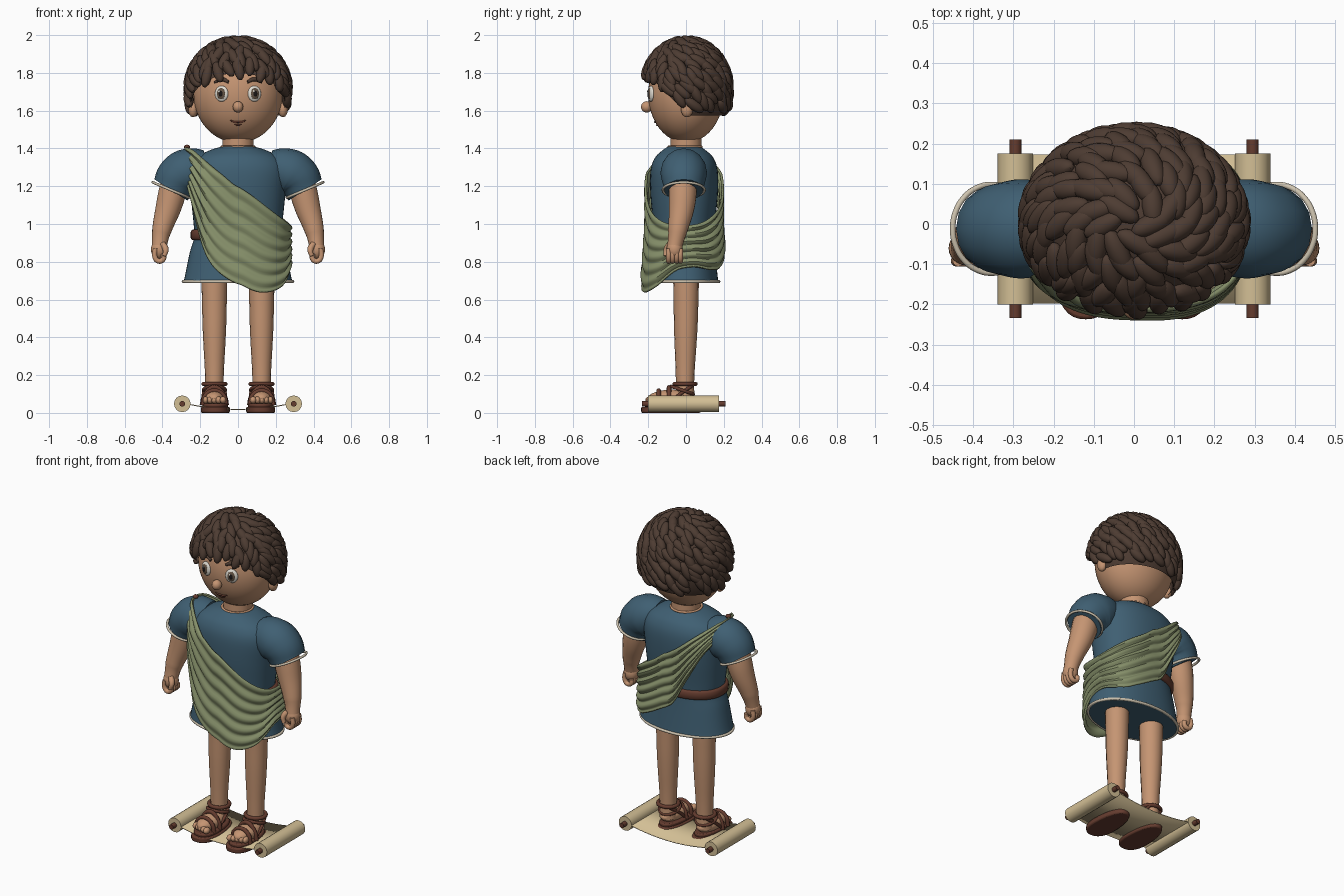
import bpy, bmesh, math, random
from mathutils import Vector, Matrix

random.seed(4)
if "Cube" in bpy.data.objects:
    bpy.data.objects.remove(bpy.data.objects["Cube"])


def material(name, r, g, b):
    m = bpy.data.materials.new(name)
    m.use_nodes = True
    m.diffuse_color = (r, g, b, 1)
    node = next(n for n in m.node_tree.nodes if n.type == 'BSDF_PRINCIPLED')
    node.inputs["Base Color"].default_value = (r, g, b, 1)
    node.inputs["Roughness"].default_value = 0.8
    return m


skin = material("skin", .56, .30, .17)
hair = material("dark brown hair", .075, .045, .032)
blue = material("blue wool", .05, .115, .17)
trim = material("cream trim", .62, .55, .43)
green = material("sage cloth", .24, .28, .145)
leather = material("brown leather", .13, .045, .028)
white = material("eye white", .75, .72, .65)
iris = material("hazel iris", .13, .09, .06)
paper = material("parchment", .65, .52, .30)
black = material("pupil black", .01, .008, .008)


def finish(ob, mat):
    ob.data.materials.append(mat)
    bpy.ops.object.select_all(action='DESELECT')
    ob.select_set(True)
    bpy.context.view_layer.objects.active = ob
    if ob.type == 'CURVE':
        bpy.ops.object.convert(target='MESH')
        ob = bpy.context.view_layer.objects.active
    bpy.ops.object.shade_smooth_by_angle(angle=math.radians(45))
    return ob


def from_bmesh(name, bm, mat):
    bmesh.ops.recalc_face_normals(bm, faces=bm.faces)
    me = bpy.data.meshes.new(name)
    bm.to_mesh(me)
    bm.free()
    ob = bpy.data.objects.new(name, me)
    bpy.context.collection.objects.link(ob)
    return finish(ob, mat)


def ball(name, loc, size, mat, turn=0, seg=32):
    bm = bmesh.new()
    bmesh.ops.create_uvsphere(bm, u_segments=seg, v_segments=seg // 2, radius=1,
                              matrix=Matrix.LocRotScale(Vector(loc), Matrix.Rotation(turn, 3, 'Z'), Vector(size)))
    return from_bmesh(name, bm, mat)


def tube(name, pts, radii, mat, closed=False, res=6):
    cu = bpy.data.curves.new(name, 'CURVE')
    cu.dimensions = '3D'
    cu.bevel_depth, cu.bevel_resolution, cu.resolution_u = 1, 6, res
    cu.use_fill_caps = True
    sp = cu.splines.new('BEZIER')
    sp.bezier_points.add(len(pts) - 1)
    sp.use_cyclic_u = closed
    sp.radius_interpolation = 'CARDINAL'
    for i, (bp, p) in enumerate(zip(sp.bezier_points, pts)):
        bp.co = p
        bp.radius = radii[i] if isinstance(radii, (list, tuple)) else radii
        bp.handle_left_type = bp.handle_right_type = 'AUTO'
    ob = bpy.data.objects.new(name, cu)
    bpy.context.collection.objects.link(ob)
    return finish(ob, mat)


def hoop(name, center, axis, rx, ry, r, mat):
    q = Vector((0, 0, 1)).rotation_difference(Vector(axis))
    pts = [Vector(center) + q @ Vector((rx * math.cos(a), ry * math.sin(a), 0))
           for a in (i * math.tau / 16 for i in range(16))]
    return tube(name, pts, r, mat, True, 4)


def smooth(keys, steps):
    """Catmull-Rom interpolation of a list of tuples."""
    out = []
    for i in range(len(keys) - 1):
        a, b, c, d = (keys[max(0, min(len(keys) - 1, i + k))] for k in (-1, 0, 1, 2))
        for s in range(steps):
            t = s / steps
            out.append([.5 * (2 * q + (r - p) * t + (2*p - 5*q + 4*r - w) * t*t + (3*q - p - 3*r + w) * t**3)
                        for p, q, r, w in zip(a, b, c, d)])
    return out + [list(keys[-1])]


def skin_rows(name, rows, mat, wrap, caps=False):
    bm = bmesh.new()
    vs = [[bm.verts.new(p) for p in row] for row in rows]
    n = len(rows[0])
    for a, b in zip(vs, vs[1:]):
        for j in range(n if wrap else n - 1):
            k = (j + 1) % n
            bm.faces.new((a[j], a[k], b[k], b[j]))
    if caps:
        bm.faces.new(vs[0])
        bm.faces.new(vs[-1])
    return from_bmesh(name, bm, mat)


def oval(a, rx, ry, e):
    c, s = math.cos(a), math.sin(a)
    return math.copysign(abs(c) ** e * rx, c), math.copysign(abs(s) ** e * ry, s)


def body(name, keys, mat, steps=5):
    rows = []
    for z, rx, ry in smooth(keys, steps):
        ring = [oval(i * math.tau / 48, rx, ry, .9) for i in range(48)]
        rows.append([(x, y - .01, z) for x, y in ring])
    return skin_rows(name, rows, mat, True, True)


# Tunic, hem and belt
body("tunic", [(.69, .29, .182), (.72, .282, .178), (.85, .255, .165), (.93, .232, .16), (1.0, .235, .163),
               (1.15, .25, .178), (1.28, .26, .178), (1.35, .225, .155), (1.39, .15, .115), (1.41, .085, .085)], blue)
hoop("tunic_hem", (0, -.01, .695), (0, 0, 1), .29, .184, .008, trim)
body("belt", [(.915, .24, .165), (.925, .25, .175), (.96, .25, .175), (.97, .24, .165)], leather, 2)
tube("neck", [(0, 0, 1.36), (0, 0, 1.42), (0, 0, 1.5)], .083, skin)
hoop("neck_trim", (0, -.005, 1.408), (0, 0, 1), .086, .086, .007, skin)

# Draped cloth: top angle, top height, bottom angle, bottom height
strips = [(180, 1.405, 180, 1.33), (217, 1.385, 212, 1.1), (255, 1.27, 239, .83), (276, 1.165, 266, .7),
          (303, 1.07, 289, .64), (332, 1.01, 323, .67), (360, .99, 360, .77), (392, 1.02, 395, .76),
          (435, 1.12, 418, .77), (456, 1.22, 450, .86), (483, 1.32, 471, 1.05), (513, 1.385, 499, 1.23),
          (540, 1.405, 540, 1.33)]
rows = []
for at, zt, ab, zb in smooth(strips, 8):
    row = []
    for j in range(41):
        v = j / 40
        z = zt + (zb - zt) * v
        depth = .2 + max(0, 1 - z) * .07 - max(0, z - 1.27) * .5
        fold = .007 * math.sin(v * 6 * math.tau) * min(1, (zt - zb) * 4)
        x, y = oval(math.radians(at + (ab - at) * v), .277 + fold, depth + fold, .77)
        row.append((x, y - .01, z))
    rows.append(row)
drape = skin_rows("drape", rows, green, False)
mod = drape.modifiers.new("thickness", 'SOLIDIFY')
mod.thickness, mod.offset = .01, 0
ball("shoulder_pin", (-.27, -.03, 1.408), (.016, .016, .012), leather, 0, 16)

for s, side in ((-1, "right"), (1, "left")):
    # Sleeve, arm and hand
    tube(side + "_sleeve", [(s * x, -.012, z) for x, z in ((.17, 1.29), (.25, 1.282), (.31, 1.25), (.355, 1.18))],
         [.10, .12, .12, .104], blue, res=10)
    hoop(side + "_sleeve_trim", (s * .355, -.012, 1.18), (s * .39, 0, -.92), .104, .11, .007, trim)
    tube(side + "_arm", [(s * .33, -.015, 1.24), (s * .365, -.022, 1.1), (s * .405, -.045, .96), (s * .417, -.06, .88)],
         [.075, .07, .051, .04], skin, res=10)
    ball(side + "_palm", (s * .417, -.06, .865), (.044, .043, .052), skin, 0, 24)
    for i in range(4):
        y = -.092 + .021 * i
        tube(f"{side}_finger_{i + 1}", [(s * .437, y, .87), (s * .44, y, .825), (s * .42, y, .803),
                                        (s * .395, y, .815), (s * .395, y, .84)], .0135, skin, res=4)
    tube(side + "_thumb", [(s * .40, -.085, .895), (s * .383, -.103, .865), (s * .39, -.108, .83)],
         [.016, .016, .011], skin)

    # Leg, foot and toes
    tube(side + "_leg", [(s * .125, 0, .75), (s * .125, 0, .6), (s * .125, -.002, .4), (s * .125, -.005, .18),
                         (s * .125, -.005, .07)], [.068, .066, .06, .049, .05], skin)
    ball(side + "_foot", (s * .125, -.075, .078), (.06, .125, .045), skin)
    for i in range(5):
        ball(f"{side}_toe_{i + 1}", (s * (.08 + .023 * i), -.192 + .006 * i, .068),
             (.018 - .001 * i, .024, .019), skin, 0, 16)

    # Sandal
    for part, z0, z1, k in (("sole", 0, .032, 1), ("insole", .028, .05, .88)):
        outline = []
        for i in range(40):
            x, y = oval(i * math.tau / 40, k, .157 * k, .85)
            outline.append((s * .12 + x * (.075 - y * .07), y - .08))
        sole = skin_rows(f"{side}_{part}", [[(x, y, z) for x, y in outline] for z in (z0, z1)], leather, True, True)
        bev = sole.modifiers.new("soft edge", 'BEVEL')
        bev.width, bev.segments = .007, 2
    for n, y, top, w in (("toe", -.145, .118, .062), ("middle", -.09, .135, .066)):
        tube(f"{side}_{n}_strap", [(s * .125 - w, y, .04), (s * .125 - w * .8, y, .09), (s * .125, y, top),
                                   (s * .125 + w * .8, y, .09), (s * .125 + w, y, .04)], .012, leather)
    hoop(side + "_ankle_strap", (s * .125, -.005, .153), (0, 0, 1), .058, .056, .011, leather)
    hoop(side + "_lower_ankle_strap", (s * .125, -.02, .12), (0, .35, 1), .058, .062, .009, leather)
    for k in (-1, 1):
        tube(f"{side}_heel_strap_{k + 2}", [(s * .125 + k * .055, -.09, .05), (s * .125 + k * .058, -.03, .1),
                                            (s * .125 + k * .04, .04, .15)], .009, leather)

    # Scroll roller with its rod
    tube(side + "_roller", [(s * .295, -.2, .048), (s * .295, .175, .048)], .044, paper)
    tube(side + "_rod", [(s * .295, -.234, .048), (s * .295, .21, .048)], .015, leather)

# Scroll sheet sagging between the rollers
sheet = skin_rows("scroll_sheet", [[(x, y, .016 + .4 * x * x) for y in (-.198, .173)]
                                   for x in (-.28 + .028 * i for i in range(21))], paper, False)
sheet.modifiers.new("thickness", 'SOLIDIFY').thickness = .005

# Head and face
ball("head", (0, 0, 1.69), (.236, .2, .26), skin, 0, 48)


def face(x, z, out=0.0):
    return Vector((x, -.2 * math.sqrt(1 - (x / .236) ** 2 - ((z - 1.69) / .26) ** 2) - out, z))


ball("nose", (0, -.208, 1.62), (.028, .03, .03), skin, 0, 24)
for s, side in ((-1, "right"), (1, "left")):
    turn = s * .32
    normal = Vector((math.sin(turn), -math.cos(turn), 0))
    eye = face(s * .087, 1.69)
    ball(side + "_eye", eye, (.037, .014, .042), white, turn, 24)
    ball(side + "_iris", eye + normal * .009, (.023, .008, .03), iris, turn, 24)
    ball(side + "_pupil", eye + normal * .013, (.013, .006, .018), black, turn, 16)
    ball(side + "_eye_glint", eye + normal * .017 + Vector((-.008, 0, .012)), (.006, .004, .007), white, turn, 12)
    tube(side + "_brow", [face(s * .05, 1.752, .004), face(s * .085, 1.766, .004), face(s * .125, 1.75, .004)],
         [.008, .011, .006], hair)
    ball(side + "_ear", (s * .238, .005, 1.61), (.026, .032, .045), skin, 0, 24)
tube("mouth", [face(-.04, 1.549), face(-.018, 1.54), face(0, 1.541), face(.018, 1.54), face(.04, 1.549)],
     [.003, .006, .005, .006, .003], leather)
tube("lower_lip", [face(-.02, 1.527), face(0, 1.524), face(.02, 1.527)], [.002, .005, .002], leather)

# Hair cap trimmed along the hairline
bm = bmesh.new()
bmesh.ops.create_uvsphere(bm, u_segments=48, v_segments=32, radius=1,
                          matrix=Matrix.LocRotScale(Vector((0, .005, 1.705)), None, Vector((.265, .228, .268))))
for co, no in (((0, 0, 1.575), (0, 0, -1)), ((0, 0, 1.59), (0, -1, -1))):
    bmesh.ops.bisect_plane(bm, geom=bm.verts[:] + bm.edges[:] + bm.faces[:], plane_co=co, plane_no=no, clear_outer=True)
from_bmesh("hair_cap", bm, hair)

# Hair locks swirling from the crown
bm = bmesh.new()
count = 215
for i in range(count):
    dz = .252 - .37 * (i + .5) / count
    a = i * 2.39996 + random.uniform(-.12, .12)
    k = math.sqrt(1 - (dz / .255 * (1 if dz > 0 else .6)) ** 2)
    p = Vector((.265 * k * math.cos(a), .226 * k * math.sin(a) + .003, 1.72 + dz))
    if p.z < 1.615 + max(0, -p.y) * .9:
        continue
    out = Vector((p.x / .07, p.y / .051, dz / .065 * (1 if dz > 0 else .4))).normalized()
    around = Vector((0, 0, 1)).cross(out).normalized()
    down = around.cross(out).normalized()
    if down.z > 0:
        down = -down
    swirl = random.uniform(.35, 1.0) if p.y > -.12 else random.uniform(-.5, .6)
    along = (down * math.cos(swirl) + around * math.sin(swirl)).normalized()
    across = out.cross(along)
    frame = Matrix((along, across, out)).transposed().to_4x4()
    size = Matrix.Diagonal((random.uniform(.054, .064), .027, .026, 1))
    bmesh.ops.create_uvsphere(bm, u_segments=14, v_segments=10, radius=1,
                              matrix=Matrix.Translation(p) @ frame @ size)
from_bmesh("hair_locks", bm, hair)
